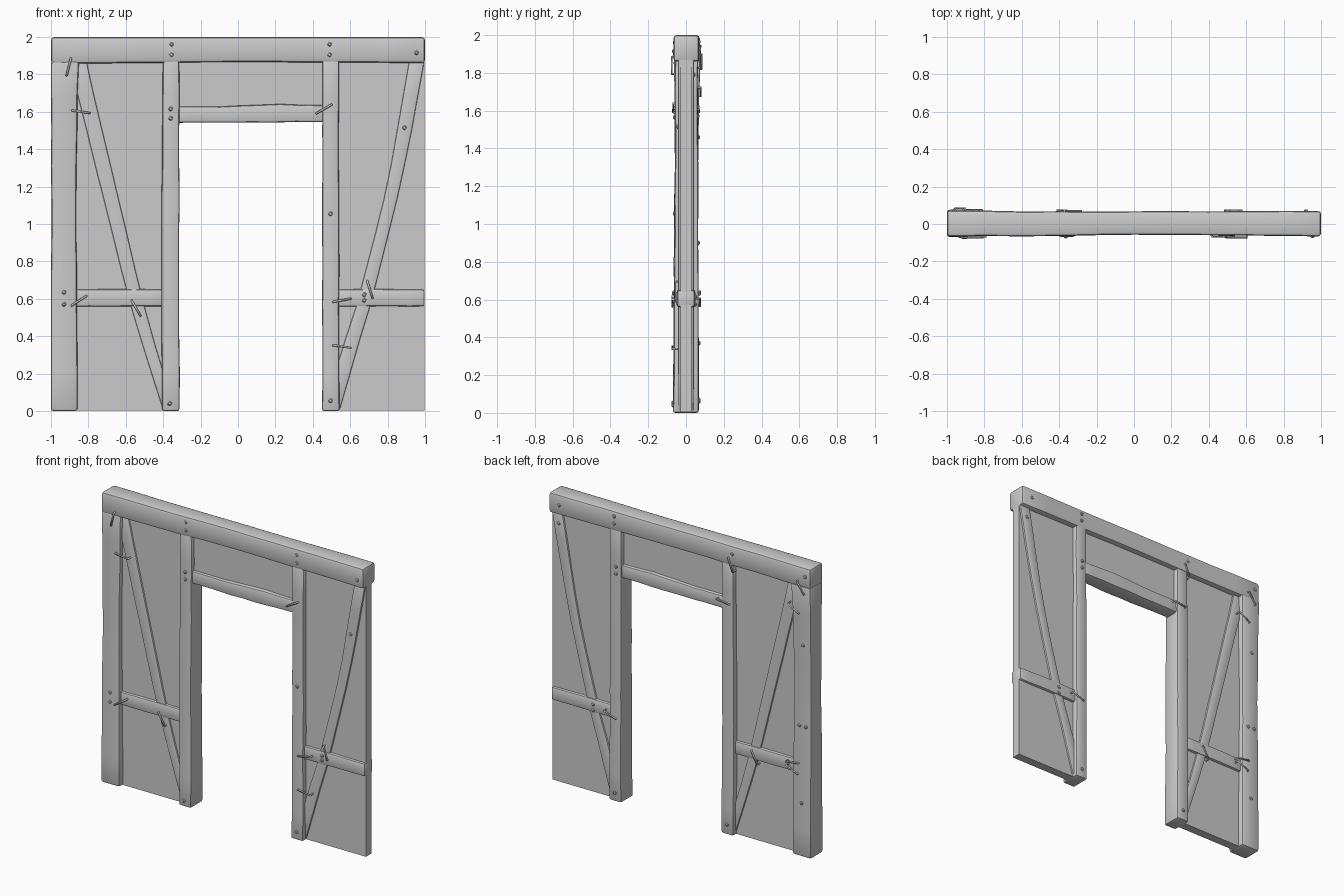
import bpy, bmesh, math, random
from mathutils import Vector

if "Cube" in bpy.data.objects:
    bpy.data.objects.remove(bpy.data.objects["Cube"])

random.seed(4)


def finish(bm, name, angle=35):
    bmesh.ops.recalc_face_normals(bm, faces=bm.faces)
    me = bpy.data.meshes.new(name)
    bm.to_mesh(me)
    bm.free()
    ob = bpy.data.objects.new(name, me)
    bpy.context.collection.objects.link(ob)
    bpy.ops.object.select_all(action='DESELECT')
    ob.select_set(True)
    bpy.context.view_layer.objects.active = ob
    bpy.ops.object.shade_smooth_by_angle(angle=math.radians(angle))
    return ob


def sample(keys, t):
    """Linear interpolation in rows (station, low, high, front, back)."""
    for a, b in zip(keys, keys[1:]):
        if t <= b[0] + 1e-6:
            f = (t - a[0]) / (b[0] - a[0])
            return [p + (q - p) * f for p, q in zip(a[1:], b[1:])]
    return list(keys[-1][1:])


def timber(name, keys, upright=True, steps=10, bevel=0.012, wobble=0.002):
    """Hewn timber: four-cornered rings along z (upright) or x, edges bevelled."""
    bm = bmesh.new()
    rings = []
    for i in range(steps + 1):
        t = keys[0][0] + (keys[-1][0] - keys[0][0]) * i / steps
        lo, hi, f, b = [v + random.uniform(-wobble, wobble) for v in sample(keys, t)]
        ring = []
        for s, y in ((lo, f), (hi, f), (hi, b), (lo, b)):
            x, z = (s, t) if upright else (t, s)
            ring.append(bm.verts.new((max(-1, min(1, x)), y, max(0, min(2, z)))))
        rings.append(ring)
    for r, q in zip(rings, rings[1:]):
        for k in range(4):
            bm.faces.new((r[k], r[(k + 1) % 4], q[(k + 1) % 4], q[k]))
    bm.faces.new(rings[0])
    bm.faces.new(rings[-1])
    bmesh.ops.recalc_face_normals(bm, faces=bm.faces)
    edges = [e for e in bm.edges if e.calc_face_angle(0) > 0.6]
    bmesh.ops.bevel(bm, geom=edges, offset=bevel, segments=2, profile=0.5, affect='EDGES')
    return finish(bm, name)


def panel(name, x0, x1, z0, z1, d=0.03):
    bm = bmesh.new()
    bmesh.ops.create_cube(bm, size=1)
    for v in bm.verts:
        v.co = ((x0 + x1) / 2 + v.co.x * (x1 - x0), v.co.y * 2 * d,
                (z0 + z1) / 2 + v.co.z * (z1 - z0))
    return finish(bm, name)


def peg(name, x, z, y):
    """Faceted domed peg head on the face at depth y."""
    bm = bmesh.new()
    bmesh.ops.create_icosphere(bm, subdivisions=1, radius=0.013)
    for v in bm.verts:
        v.co = (x + v.co.x, y + v.co.y * 0.8, z + v.co.z)
    return finish(bm, name, 20)


def staple(name, x, z, y, deg, length=0.095):
    """Bent iron staple lying on the face at depth y."""
    d = Vector((math.cos(math.radians(deg)), 0, math.sin(math.radians(deg)))) * length / 2
    c = Vector((x, y, z))
    up = Vector((0, math.copysign(0.009, y), 0))
    cu = bpy.data.curves.new(name, 'CURVE')
    cu.dimensions = '3D'
    cu.bevel_depth = 0.006
    cu.bevel_resolution = 1
    cu.use_fill_caps = True
    sp = cu.splines.new('POLY')
    sp.points.add(3)
    for p, co in zip(sp.points, (c - d - up * 3, c - d + up * 0.8, c + d + up * 0.8, c + d - up * 3)):
        p.co = (*co, 1)
    ob = bpy.data.objects.new(name, cu)
    bpy.context.collection.objects.link(ob)


# Infill panels
panel("left_panel", -0.99, -0.36, 0.004, 1.9)
panel("right_panel", 0.5, 0.997, 0.004, 1.9)
panel("over_door_panel", -0.36, 0.5, 1.59, 1.9)

# Main frame
timber("top_beam", [(-1, 1.858, 2, -.066, .074), (-.55, 1.86, 2, -.066, .067),
                    (0, 1.866, 2, -.058, .067), (.4, 1.863, 2, -.06, .069),
                    (1, 1.86, 2, -.067, .07)], upright=False, bevel=0.017, wobble=0.0015)
timber("outer_post", [(0, -1, -.857, -.069, .07), (.6, -1, -.86, -.066, .068),
                      (1.1, -.998, -.866, -.056, .062), (1.6, -1, -.86, -.06, .066),
                      (1.87, -1, -.852, -.066, .076)], bevel=0.014)
timber("left_door_post", [(0, -.405, -.312, -.068, .068), (1, -.41, -.314, -.062, .064),
                          (1.88, -.4, -.314, -.058, .062)])
timber("right_door_post", [(0, .45, .541, -.068, .068), (1, .449, .54, -.06, .064),
                           (1.88, .45, .54, -.058, .062)])
timber("lintel", [(-.34, 1.541, 1.631, -.048, .052), (-.1, 1.541, 1.628, -.053, .054),
                  (.2, 1.545, 1.641, -.06, .057), (.47, 1.547, 1.634, -.05, .052)], upright=False)

# Rails
for side, a, b in (("left", -.88, -.39), ("right", .52, .998)):
    timber(side + "_rail", [(a, .558, .65, -.046, .046), ((a + b) / 2, .56, .652, -.049, .05),
                            (b, .56, .65, -.046, .046)], upright=False, steps=6, wobble=0.001)

# Diagonal braces
timber("left_brace", [(.01, -.402, -.33, -.04, .04), (.22, -.468, -.404, -.041, .041),
                      (.6, -.586, -.512, -.042, .042), (1.7, -.86, -.773, -.042, .042),
                      (1.88, -.9, -.812, -.042, .042)], bevel=0.007, wobble=0.001)
timber("right_brace", [(.01, .46, .546, -.04, .04), (.28, .54, .622, -.041, .041),
                       (.62, .65, .724, -.042, .042), (1.2, .797, .867, -.042, .042),
                       (1.55, .859, .94, -.042, .042), (1.88, .917, .997, -.042, .042)],
       bevel=0.007, wobble=0.001)

# Pegs: (x, z, surface depth)
front_pegs = [(-.355, 1.96, .061), (-.355, 1.905, .061), (.49, 1.96, .06), (.49, 1.905, .06),
              (.955, 1.915, .066), (-.36, 1.615, .06), (-.36, 1.565, .06), (-.93, .635, .066),
              (-.93, .57, .066), (.495, 1.055, .061), (.89, 1.515, .042), (.675, .622, .049),
              (.675, .592, .049), (.495, .055, .068), (-.365, .04, .068)]
back_pegs = [(.92, 1.93, .07), (.5, 1.965, .069), (.5, 1.915, .069), (-.4, 1.945, .067),
             (-.96, 1.94, .073), (.94, 1.79, .042), (.49, 1.62, .063), (.49, 1.57, .063),
             (-.94, 1.46, .065), (-.91, .9, .065), (-.96, .9, .065), (-.93, .37, .069),
             (.675, .615, .049), (.675, .575, .049), (.495, .06, .068), (-.36, .07, .068)]
for pegs, sign, side in ((front_pegs, -1, "front"), (back_pegs, 1, "back")):
    for x, z, y in pegs:
        peg(side + "_peg", x, z, sign * y)

# Staples: (x, z, surface depth, angle)
front_staples = [(-.905, 1.84, .068, 76), (-.84, 1.6, .062, -8), (-.85, .59, .067, 33),
                 (-.545, .55, .048, -60), (.46, 1.615, .061, 30), (.555, .592, .065, 10),
                 (.705, .65, .049, -73), (.555, .345, .066, -8)]
back_staples = [(-.39, 1.87, .067, 68), (-.93, 1.86, .076, 55), (-.87, 1.7, .07, 30),
                (-.33, 1.6, .064, 8), (-.86, .585, .068, 25), (-.86, .635, .068, -8),
                (-.56, .58, .049, 62), (.53, .59, .066, 20)]
for staples, sign, side in ((front_staples, -1, "front"), (back_staples, 1, "back")):
    for x, z, y, a in staples:
        staple(side + "_staple", x, z, sign * y, a)
